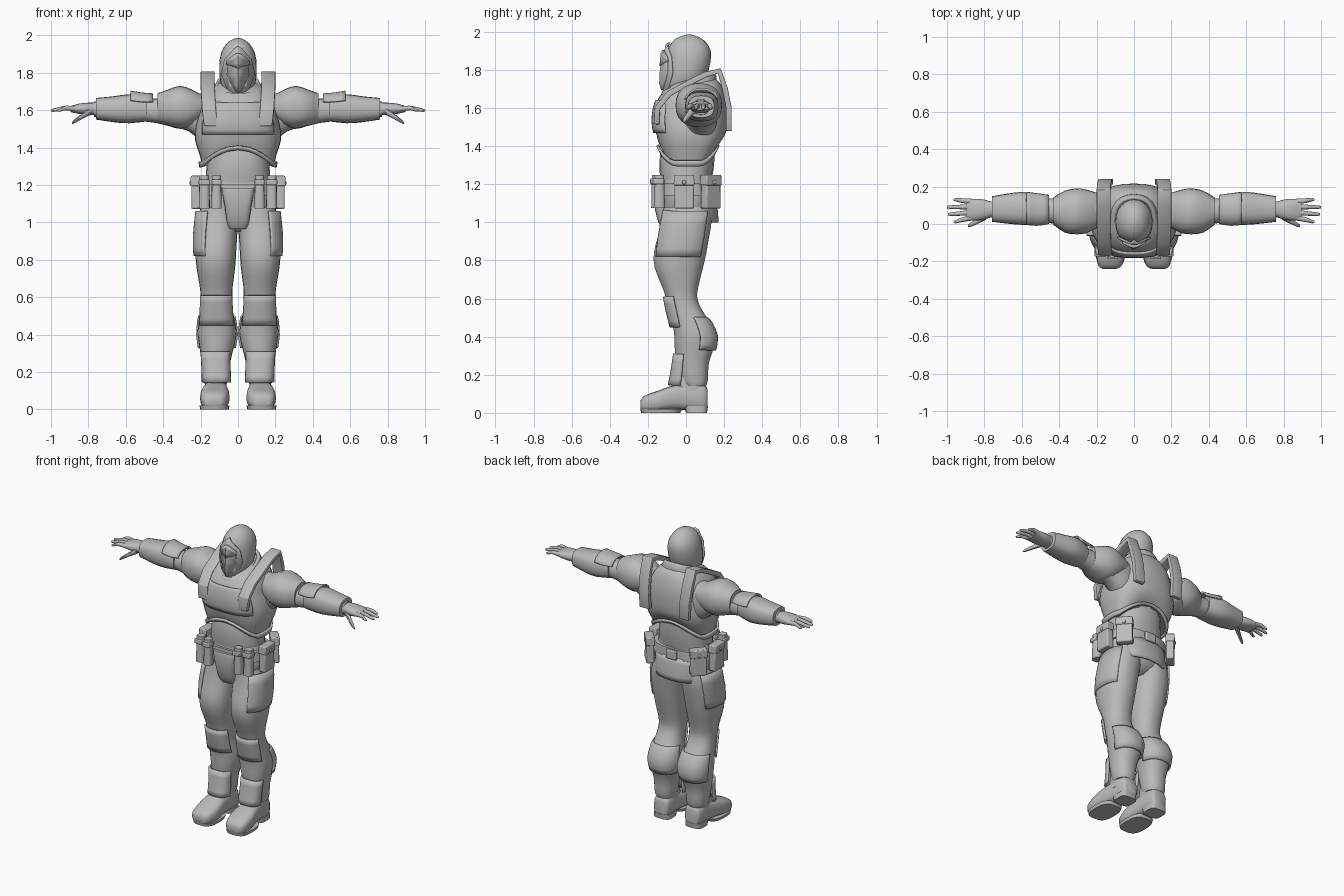
import bpy, bmesh, math
from mathutils import Vector

grey = bpy.data.materials.new("plain grey")
grey.diffuse_color = (0.5, 0.5, 0.5, 1)


def finish(name, bm, mirror=False, thick=0, bevel=0, angle=38):
    bmesh.ops.recalc_face_normals(bm, faces=bm.faces)
    me = bpy.data.meshes.new(name)
    bm.to_mesh(me)
    bm.free()
    me.materials.append(grey)
    me.shade_smooth()
    me.set_sharp_from_angle(angle=math.radians(angle))
    ob = bpy.data.objects.new(name, me)
    bpy.context.collection.objects.link(ob)
    if thick:
        m = ob.modifiers.new("thickness", 'SOLIDIFY')
        m.thickness, m.offset = thick, 0
    if bevel:
        m = ob.modifiers.new("bevel", 'BEVEL')
        m.width, m.segments = bevel, 2
    if mirror:
        ob.modifiers.new("mirror", 'MIRROR').use_clip = False
    return ob


def smooth_rows(rows, sub):
    """Catmull-Rom between the given sections."""
    out = []
    for i in range(len(rows) - 1):
        p = [rows[max(0, min(len(rows) - 1, i + k))] for k in (-1, 0, 1, 2)]
        for s in range(sub):
            t = s / sub
            out.append([b + 0.5 * t * (c - a + t * (2*a - 5*b + 4*c - d + t * (3*(b - c) + d - a)))
                        for a, b, c, d in zip(*p)])
    return out + [list(rows[-1])]


def loft(name, axis, rows, n=2.3, seg=20, sub=2, arc=None, tweak=None, caps=True, **kw):
    """Rows are (position, a0, a1, b0, b1): rounded sections along an axis."""
    bm = bmesh.new()
    rings = []
    for t, a0, a1, b0, b1 in smooth_rows(rows, sub):
        ring = []
        for k in range(seg + (1 if arc else 0)):
            th = math.radians(arc[0] + (arc[1] - arc[0]) * k / seg) if arc else math.tau * k / seg
            c, s = math.cos(th), math.sin(th)
            a = (a0 + a1) / 2 + (a1 - a0) / 2 * math.copysign(abs(c) ** (2 / n), c)
            b = (b0 + b1) / 2 + (b1 - b0) / 2 * math.copysign(abs(s) ** (2 / n), s)
            co = Vector({'x': (t, a, b), 'y': (a, t, b), 'z': (a, b, t)}[axis])
            ring.append(bm.verts.new(tweak(co) if tweak else co))
        rings.append(ring)
    for r, q in zip(rings, rings[1:]):
        for k in range(seg):
            j = k + 1 if arc else (k + 1) % seg
            bm.faces.new((r[k], r[j], q[j], q[k]))
    if caps and not arc:
        bm.faces.new(rings[0])
        bm.faces.new(rings[-1])
    return finish(name, bm, **kw)


def body(rows):
    return [(z, -w, w, y0, y1) for z, w, y0, y1 in rows]


def box(name, loc, size, turn=0, taper=1, **kw):
    bm = bmesh.new()
    bmesh.ops.create_cube(bm, size=1)
    for v in bm.verts:
        k = taper if v.co.z > 0 else 1
        v.co = Vector((v.co.x * size[0] * k, v.co.y * size[1] * k, v.co.z * size[2]))
    ob = finish(name, bm, **kw)
    for v in ob.data.vertices:
        c, s = math.cos(turn), math.sin(turn)
        x, y, z = v.co
        v.co = Vector((x*c - y*s, x*s + y*c, z)) + Vector(loc)
    return ob


# Torso armour with an arched lower edge
def arch(co):
    fall = max(0, min(1, (1.48 - co.z) / 0.18))
    co.z += 0.095 * fall * max(0, 1 - (co.x / 0.19) ** 2)
    return co

loft("chest_armour", 'z', body([(1.30, .19, -.13, .15), (1.36, .205, -.145, .18),
     (1.44, .23, -.155, .205), (1.52, .225, -.165, .215), (1.60, .20, -.16, .215),
     (1.66, .185, -.14, .205), (1.72, .14, -.08, .185), (1.75, .09, -.03, .16)]),
     n=2.6, seg=32, tweak=arch)
loft("chest_rim", 'z', body([(1.295, .20, -.14, .16), (1.325, .205, -.15, .17)]), n=2.6, seg=32,
     tweak=arch, caps=False, thick=.014)
loft("breast_plate", 'z', body([(1.47, .20, -.166, .1), (1.53, .20, -.176, .1),
     (1.60, .17, -.168, .1), (1.64, .15, -.155, .1)]), n=2.8, arc=(205, 335), thick=.012)
loft("abdomen", 'z', body([(1.20, .175, -.13, .13), (1.28, .17, -.14, .145), (1.36, .165, -.135, .15),
     (1.45, .17, -.11, .15)]))

# Hips and belt
loft("pelvis", 'z', body([(.95, .05, -.07, .07), (1.0, .15, -.115, .125), (1.08, .20, -.125, .14),
     (1.16, .195, -.135, .135), (1.23, .175, -.13, .13)]))
loft("belt", 'z', body([(1.14, .212, -.15, .15), (1.205, .205, -.148, .148)]), n=2.5, sub=1)
loft("groin_plate", 'z', body([(.965, .045, -.125, -.06), (1.0, .06, -.145, -.06),
     (1.08, .07, -.165, -.08), (1.16, .085, -.168, -.09), (1.185, .085, -.165, -.09)]), n=3.5)
loft("seat_plate", 'z', body([(1.0, .17, -.1, .165), (1.07, .18, -.1, .16), (1.15, .185, -.1, .145)]),
     arc=(35, 145), thick=.012)
box("back_buckle", (0, .155, 1.17), (.075, .022, .06), bevel=.006)

# Belt pouches: two slim canisters at the front, two flat boxes at the side and back
for i, (x, y, r) in enumerate([(.115, -.155, .028), (.18, -.14, .03)]):
    loft(f"canister_{i}", 'z', [(1.075, x-r, x+r, y-r, y+r), (1.2, x-r*.9, x+r*.9, y-r*.9, y+r*.9),
         (1.25, x-r*.85, x+r*.85, y-r*.85, y+r*.85)], n=3, seg=14, mirror=True)
    box(f"canister_strap_{i}", (x, y - .005, 1.215), (r * 2, r * 2, .03), bevel=.005, mirror=True)
for i, (x, y, turn) in enumerate([(.225, -.01, 90), (.185, .13, 132)]):
    a = math.radians(turn)
    out = Vector((math.sin(a), -math.cos(a), 0)) * .028
    box(f"pouch_{i}", (x, y, 1.155), (.105, .05, .165), a, .94, bevel=.008, mirror=True)
    box(f"pouch_flap_{i}", (x, y, 1.222), (.11, .058, .055), a, .95, bevel=.006, mirror=True)
    box(f"pouch_button_{i}", (x + out.x, y + out.y, 1.21), (.02, .012, .02), a, bevel=.005, mirror=True)

# Legs
loft("leg", 'z', [(.14, .06, .18, -.01, .105), (.17, .052, .188, -.03, .115), (.26, .04, .196, -.05, .12),
     (.34, .02, .207, -.06, .147), (.40, .008, .216, -.062, .156), (.46, .014, .212, -.07, .135),
     (.54, .03, .202, -.09, .085), (.60, .03, .20, -.105, .06), (.66, .028, .205, -.125, .065),
     (.76, .015, .222, -.165, .09), (.84, .01, .228, -.17, .108), (.92, .005, .23, -.15, .122),
     (1.0, .0, .222, -.13, .135), (1.08, .0, .20, -.12, .13)], seg=22, mirror=True)
loft("thigh_plate", 'z', [(.82, .01, .232, -.165, .10), (.92, .005, .236, -.155, .12),
     (1.06, .0, .222, -.13, .14)], arc=(-65, 50), thick=.012, mirror=True)
loft("knee_guard", 'z', [(.45, .02, .21, -.08, .1), (.53, .025, .207, -.10, .09),
     (.61, .028, .205, -.116, .07)], arc=(205, 335), thick=.012, mirror=True)
loft("calf_guard", 'z', [(.33, .016, .21, -.06, .152), (.40, .005, .219, -.06, .163),
     (.47, .012, .214, -.07, .135), (.50, .02, .208, -.07, .11)], arc=(10, 170), thick=.012, mirror=True)
loft("shin_guard", 'z', [(.145, .042, .188, -.09, .06), (.22, .045, .19, -.075, .06),
     (.31, .048, .195, -.062, .06)], n=2.8, arc=(185, 355), thick=.012, mirror=True)

# Boots
loft("boot", 'y', [(-.24, .095, .165, .02, .06), (-.222, .065, .192, .008, .088),
     (-.15, .045, .203, .006, .115), (-.08, .05, .195, .015, .14), (0, .058, .18, .015, .155),
     (.09, .06, .175, .01, .15), (.112, .075, .16, .02, .125)], n=3, mirror=True)
loft("sole", 'z', [(0, .05, .202, -.235, -.03), (.02, .046, .206, -.24, -.02)], n=3, sub=1, mirror=True)
loft("heel", 'z', [(0, .06, .178, .0, .11), (.035, .06, .178, -.01, .115)], n=4, sub=1, mirror=True)
loft("boot_shaft", 'z', [(.09, .058, .18, -.08, .108), (.15, .062, .175, -.07, .105),
     (.22, .062, .178, -.05, .10)], mirror=True)

# Arms
loft("arm", 'x', [(.12, .0, .16, 1.42, 1.68), (.20, -.01, .165, 1.44, 1.69), (.26, 0, .16, 1.485, 1.69),
     (.32, 0, .15, 1.505, 1.68), (.40, .0, .14, 1.525, 1.665), (.50, .01, .135, 1.54, 1.66),
     (.60, .02, .14, 1.55, 1.66), (.77, .035, .12, 1.565, 1.645)], mirror=True)
loft("shoulder_pad", 'x', [(.18, -.01, .16, 1.56, 1.675), (.25, -.048, .183, 1.515, 1.712),
     (.31, -.055, .19, 1.50, 1.73), (.37, -.046, .178, 1.515, 1.712), (.43, -.005, .143, 1.53, 1.69)],
     seg=24, mirror=True)
loft("forearm_guard", 'x', [(.49, .0, .145, 1.54, 1.67), (.58, -.005, .17, 1.53, 1.685),
     (.66, 0, .165, 1.535, 1.675), (.76, .012, .148, 1.55, 1.665)], n=2.6, mirror=True)
loft("elbow_plate", 'x', [(.455, .0, .155, 1.55, 1.685), (.52, -.01, .165, 1.54, 1.69),
     (.575, -.005, .172, 1.54, 1.70)], arc=(20, 160), thick=.01, mirror=True)

# Hands: palm, four tapering fingers, thumb
loft("palm", 'x', [(.75, .04, .115, 1.575, 1.64), (.80, .025, .13, 1.573, 1.64), (.85, .018, .135, 1.58, 1.635),
     (.895, .022, .132, 1.59, 1.622)], mirror=True)


def digit(name, pts):
    loft(name, 'x', [(x, y-r, y+r, z-r, z+r) for x, y, z, r in pts], seg=10, n=2, mirror=True)

for i, (y0, y1, tip) in enumerate([(.033, .012, .965), (.062, .052, .995), (.092, .09, 1.0), (.12, .13, .965)]):
    digit(f"finger_{i}", [(.87, y0, 1.607, .015), (.92, (y0 + y1) / 2, 1.612, .0125),
                          (tip - .012, y1, 1.6, .009), (tip, y1, 1.598, .004)])
digit("thumb", [(.79, .045, 1.595, .022), (.83, .02, 1.57, .016), (.875, -.005, 1.54, .011), (.888, -.01, 1.53, .005)])


# Collar tilted up toward the back, and neck
def tilt(co):
    co.z += co.y * 0.42
    return co

loft("collar", 'z', body([(1.66, .125, -.135, .15), (1.70, .12, -.13, .15), (1.735, .105, -.115, .135)]),
     tweak=tilt, caps=False, thick=.02, seg=24)
loft("neck", 'z', body([(1.62, .09, -.08, .12), (1.80, .075, -.06, .09)]), sub=1)

# Helmet, hood edge and face mask
loft("helmet", 'z', body([(1.67, .035, -.085, .0), (1.70, .07, -.112, .06), (1.76, .096, -.112, .105),
     (1.84, .10, -.105, .128), (1.90, .092, -.098, .13), (1.945, .07, -.075, .105),
     (1.972, .042, -.04, .07), (1.985, .012, -.0, .03)]), n=2.1, seg=24)


def face_plate(name, half, centre, depth_edge):
    """Symmetrical outline rising to a ridge line at the middle."""
    bm = bmesh.new()
    ridge = [bm.verts.new((0, y, z)) for y, z in centre]
    for s in (-1, 1):
        side = [bm.verts.new((s * x, depth_edge + x * .45, z)) for x, z in half]
        for a, b, c, d in zip(ridge, ridge[1:], side[1:], side):
            bm.faces.new((a, b, c, d))
    finish(name, bm, thick=.012, angle=20)

face_plate("hood_edge", [(.02, 1.93), (.072, 1.87), (.088, 1.79), (.06, 1.72), (.012, 1.665)],
           [(-.09, 1.945), (-.11, 1.88), (-.118, 1.79), (-.12, 1.72), (-.105, 1.655)], -.112)
face_plate("face_mask", [(.02, 1.89), (.052, 1.85), (.058, 1.79), (.03, 1.735), (.008, 1.70)],
           [(-.115, 1.90), (-.122, 1.86), (-.132, 1.79), (-.135, 1.73), (-.125, 1.695)], -.122)
face_plate("brow_plate", [(.015, 1.90), (.06, 1.865), (.062, 1.845), (.012, 1.83)],
           [(-.118, 1.905), (-.128, 1.885), (-.13, 1.85), (-.134, 1.82)], -.126)

# Shoulder straps running from the chest over to the back
path = [(-.155, 1.515, .145), (-.15, 1.60, .155), (-.09, 1.675, .16), (.02, 1.735, .163),
        (.10, 1.775, .163), (.175, 1.795, .163), (.205, 1.70, .16), (.225, 1.60, .155), (.225, 1.48, .148)]
bm = bmesh.new()
pairs = [[bm.verts.new((x + s * .037, y, z)) for s in (-1, 1)] for y, z, x in path]
for (a, b), (c, d) in zip(pairs, pairs[1:]):
    bm.faces.new((a, b, d, c))
finish("shoulder_strap", bm, mirror=True, thick=.03, bevel=.004)
